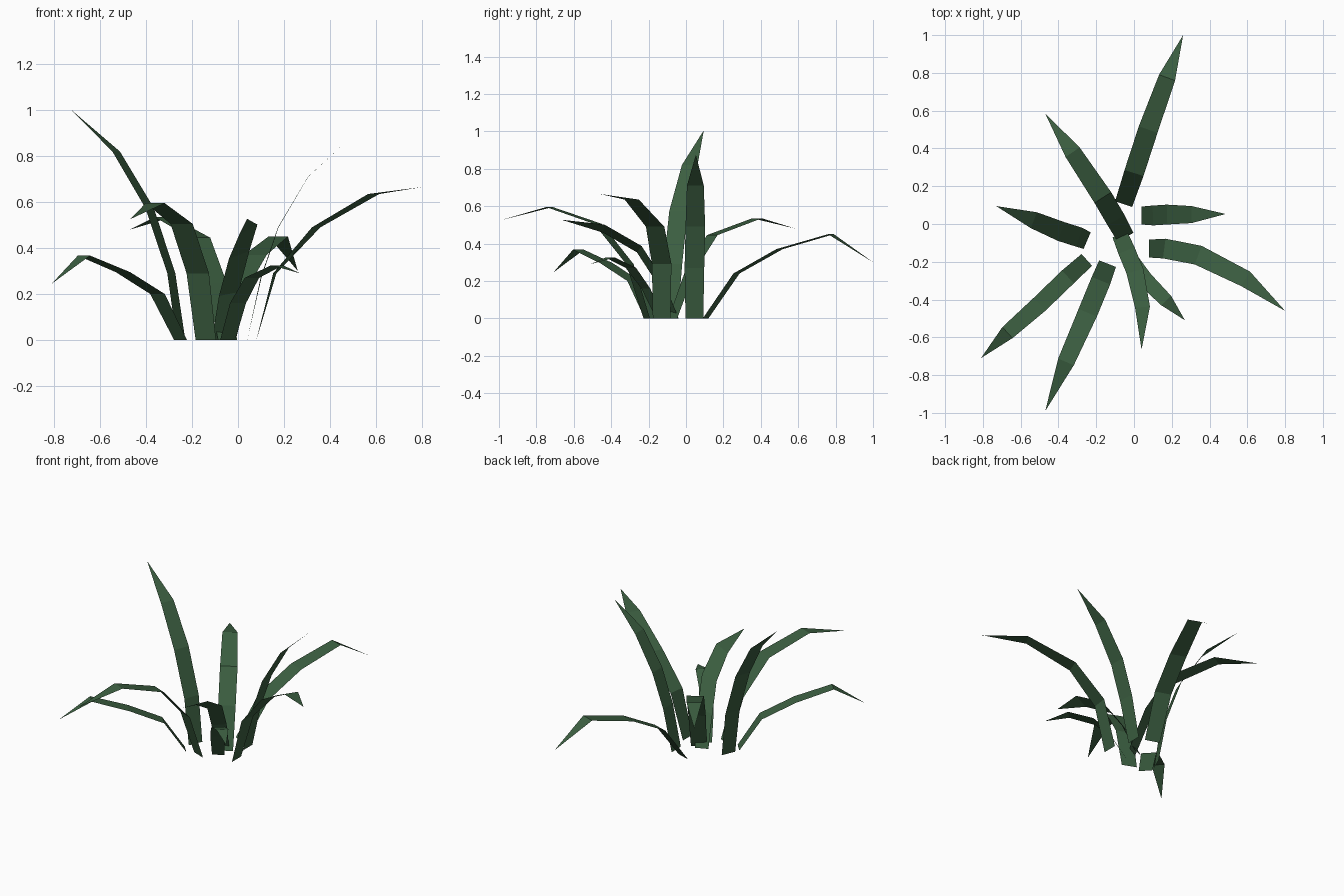
import bpy, bmesh
from mathutils import Vector

if "Cube" in bpy.data.objects:
    bpy.data.objects.remove(bpy.data.objects["Cube"])

green = bpy.data.materials.new("leaf_green")
green.diffuse_color = (0.045, 0.115, 0.053, 1)
green.use_nodes = True
green.node_tree.nodes["Principled BSDF"].inputs["Base Color"].default_value = green.diffuse_color

# ring widths from base to the last ring before the pointed tip
WIDTHS = (0.095, 0.105, 0.105, 0.09)

# centre line of each blade: base, three bends, tip
BLADES = {
    "back_blade": [(-.055, .105, 0), (0, .27, .24), (.075, .50, .37), (.175, .775, .45), (.26, 1, .30)],
    "back_left_blade": [(-.045, -.07, 0), (-.095, .02, .25), (-.165, .14, .445), (-.325, .38, .535), (-.47, .585, .48)],
    "tall_left_blade": [(-.248, -.088, 0), (-.29, -.07, .29), (-.385, -.04, .575), (-.53, .02, .82), (-.73, .095, 1.005)],
    "front_left_blade": [(-.25, -.19, 0), (-.35, -.28, .20), (-.50, -.425, .295), (-.67, -.575, .367), (-.81, -.71, .245)],
    "front_long_blade": [(-.14, -.21, 0), (-.175, -.30, .29), (-.245, -.47, .505), (-.36, -.73, .595), (-.47, -.99, .525)],
    "front_blade": [(-.075, -.055, 0), (-.04, -.14, .20), (.005, -.25, .37), (.045, -.44, .48), (.04, -.665, .527)],
    "front_short_blade": [(-.045, -.14, 0), (0, -.215, .16), (.06, -.295, .27), (.17, -.405, .325), (.27, -.51, .29)],
    "right_blade": [(.08, -.13, 0), (.16, -.13, .29), (.34, -.165, .49), (.59, -.29, .635), (.80, -.46, .665)],
    "upright_right_blade": [(.04, .045, 0), (.10, .045, .27), (.175, .05, .49), (.305, .05, .71), (.485, .053, .875)],
}
SCALE = {"front_short_blade": 0.8, "front_blade": 0.88, "front_left_blade": 0.88}
ROLL = {"front_blade": 0.55}   # sideways tilt gained towards the tip


def blade(name, path):
    pts = [Vector(p) for p in path]
    bm = bmesh.new()
    rings = []
    for i in range(4):
        d = pts[i + 1] - pts[max(i - 1, 0)]
        side = Vector((-d.y, d.x, 0)).normalized()
        side.z = ROLL.get(name, 0) * i / 3
        side *= WIDTHS[i] * SCALE.get(name, 1) / 2
        rings.append((bm.verts.new(pts[i] - side), bm.verts.new(pts[i] + side)))
    for (a, b), (c, d) in zip(rings, rings[1:]):
        bm.faces.new((a, c, d, b))
    bm.faces.new((rings[3][0], bm.verts.new(pts[4]), rings[3][1]))
    me = bpy.data.meshes.new(name)
    bm.to_mesh(me)
    bm.free()
    me.materials.append(green)
    bpy.context.collection.objects.link(bpy.data.objects.new(name, me))


for n, p in BLADES.items():
    blade(n, p)
